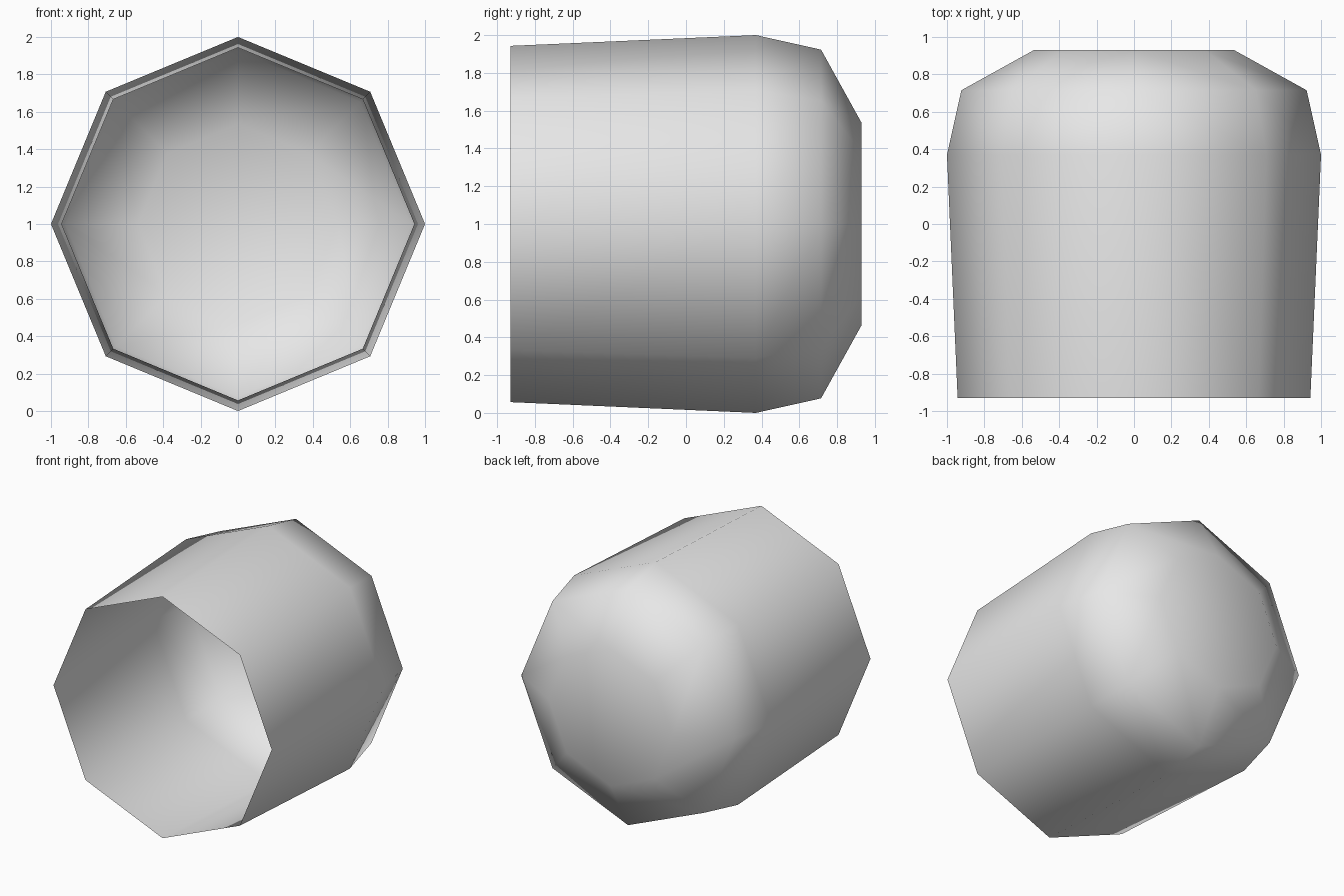
import bpy, bmesh
from math import cos, sin, pi

cube = bpy.data.objects.get("Cube")
if cube:
    bpy.data.objects.remove(cube, do_unlink=True)

# Plain grey for the whole cup
grey = bpy.data.materials.new("light grey")
grey.use_nodes = True
colour = (0.8, 0.8, 0.8, 1)
grey.diffuse_color = colour
grey.node_tree.nodes["Principled BSDF"].inputs["Base Color"].default_value = colour

SIDES = 8
# (y, radius) from the open front rim to the closed back
PROFILE = [(-0.93, 0.943), (0.37, 1.0), (0.715, 0.923), (0.93, 0.535)]


def ring(bm, y, radius):
    angles = [2 * pi * i / SIDES for i in range(SIDES)]
    return [bm.verts.new((radius * cos(a), y, 1 + radius * sin(a))) for a in angles]


# Eight-sided thin shell, open at the front
bm = bmesh.new()
rings = [ring(bm, y, r) for y, r in PROFILE]
for front, back in zip(rings, rings[1:]):
    for i in range(SIDES):
        j = (i + 1) % SIDES
        bm.faces.new((front[i], back[i], back[j], front[j]))

# Flat back cap
bm.faces.new(rings[-1][::-1])
bmesh.ops.recalc_face_normals(bm, faces=bm.faces)
cap = max(bm.faces, key=lambda f: f.calc_center_median().y)
if cap.normal.y < 0:
    bmesh.ops.reverse_faces(bm, faces=bm.faces)

# Soft shading over every edge
for face in bm.faces:
    face.smooth = True

mesh = bpy.data.meshes.new("open_cup")
bm.to_mesh(mesh)
bm.free()
mesh.materials.append(grey)
cup = bpy.data.objects.new("open_cup", mesh)
bpy.context.collection.objects.link(cup)
